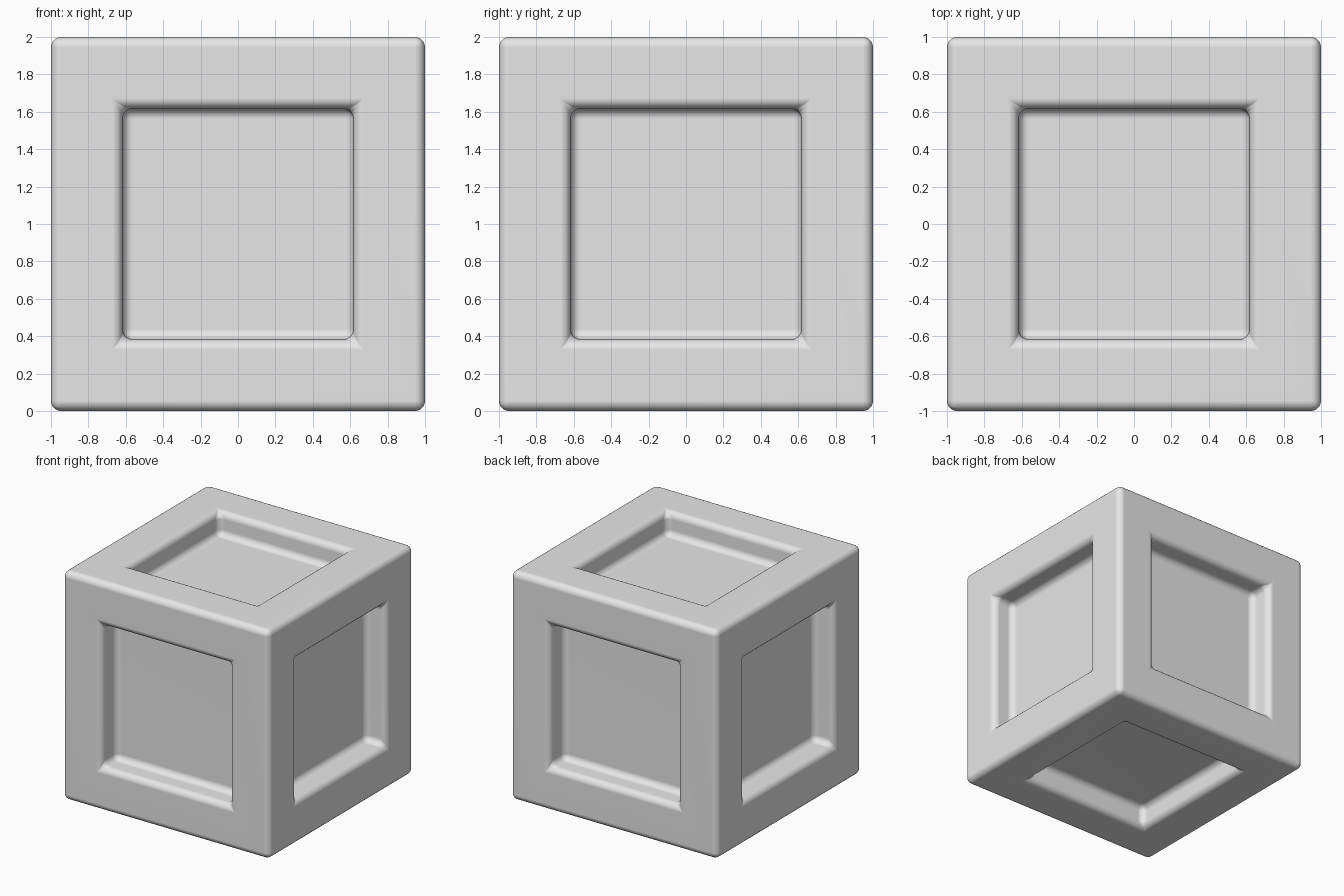
import bpy, bmesh

if "Cube" in bpy.data.objects:
    bpy.data.objects.remove(bpy.data.objects["Cube"])

HALF = 1.0      # half size of the cube
POCKET = 0.617  # half size of each recess
DEPTH = 0.2     # recess depth

grey = bpy.data.materials.new("light_grey")
grey.diffuse_color = (0.8, 0.8, 0.8, 1)
grey.use_nodes = True
grey.node_tree.nodes["Principled BSDF"].inputs["Base Color"].default_value = grey.diffuse_color

# cube with a square recess pushed into every side
bm = bmesh.new()
bmesh.ops.create_cube(bm, size=2 * HALF)
sides = list(bm.faces)
bmesh.ops.inset_individual(bm, faces=sides, thickness=HALF - POCKET, use_even_offset=True)
for f in sides:
    n = f.normal.copy()
    ext = bmesh.ops.extrude_discrete_faces(bm, faces=[f])["faces"][0]
    bmesh.ops.translate(bm, vec=-n * DEPTH, verts=list(ext.verts))
bmesh.ops.translate(bm, vec=(0, 0, HALF), verts=list(bm.verts))
bmesh.ops.recalc_face_normals(bm, faces=list(bm.faces))

mesh = bpy.data.meshes.new("recessed_cube")
bm.to_mesh(mesh)
bm.free()
mesh.materials.append(grey)
cube = bpy.data.objects.new("recessed_cube", mesh)
bpy.context.collection.objects.link(cube)

# rounded outer edges, recess rims and recess floors
bevel = cube.modifiers.new("round_edges", 'BEVEL')
bevel.width = 0.055
bevel.segments = 5
bevel.limit_method = 'ANGLE'

bpy.context.view_layer.objects.active = cube
cube.select_set(True)
bpy.ops.object.shade_smooth()
normals = cube.modifiers.new("flat_panels", 'WEIGHTED_NORMAL')
normals.keep_sharp = True
